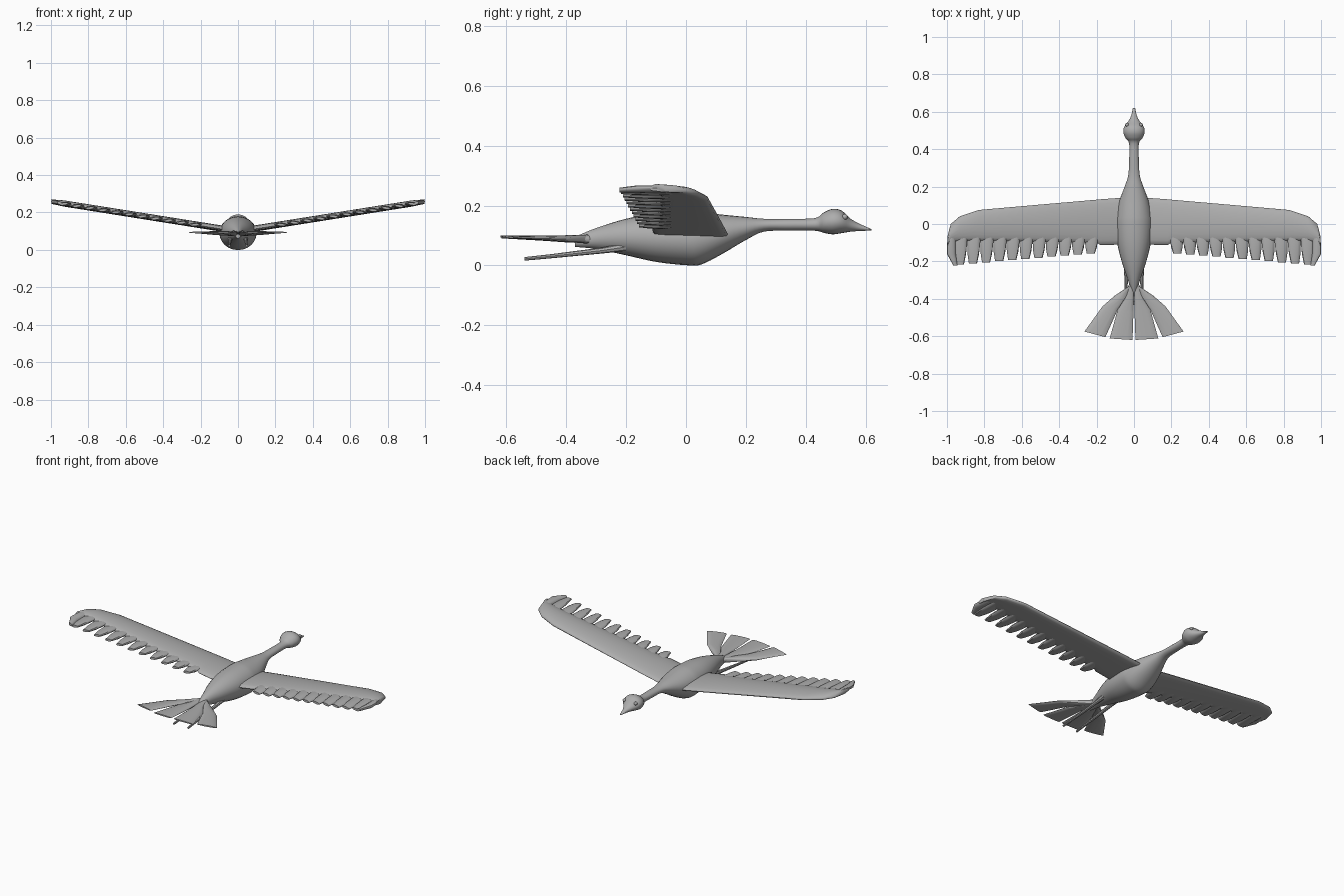
import bpy, bmesh
from math import cos, sin, pi, copysign
from mathutils import Vector

cube = bpy.data.objects.get("Cube")
if cube:
    bpy.data.objects.remove(cube)

grey = bpy.data.materials.new("plain grey")
grey.use_nodes = True
colour = (0.42, 0.42, 0.42, 1)
grey.diffuse_color = colour
grey.node_tree.nodes["Principled BSDF"].inputs["Base Color"].default_value = colour


def finish(name, bm, angle=40):
    bmesh.ops.recalc_face_normals(bm, faces=bm.faces)
    mesh = bpy.data.meshes.new(name)
    bm.to_mesh(mesh)
    bm.free()
    mesh.materials.append(grey)
    obj = bpy.data.objects.new(name, mesh)
    bpy.context.collection.objects.link(obj)
    bpy.ops.object.select_all(action="DESELECT")
    obj.select_set(True)
    bpy.context.view_layer.objects.active = obj
    bpy.ops.object.shade_smooth_by_angle(angle=angle * pi / 180)
    return obj


def loft(name, rings, side=1, angle=40):
    """Skin a list of closed rings and cap both ends; side -1 mirrors in x."""
    bm = bmesh.new()
    rows = [[bm.verts.new((p[0] * side, p[1], p[2])) for p in r] for r in rings]
    n = len(rows[0])
    for a, b in zip(rows, rows[1:]):
        for k in range(n):
            j = (k + 1) % n
            bm.faces.new((a[k], a[j], b[j], b[k]))
    bm.faces.new(rows[0])
    bm.faces.new(rows[-1])
    return finish(name, bm, angle)


def lens(a, b, thick, n=16, camber=0.0):
    """Flattened closed section spanning from point a to point b."""
    a, b = Vector(a), Vector(b)
    ring = []
    for k in range(n):
        c, s = cos(2 * pi * k / n), sin(2 * pi * k / n)
        p = (a + b) / 2 + (a - b) / 2 * c
        p.z += thick / 2 * copysign(abs(s) ** 0.8, s) + camber * (1 - c * c)
        ring.append(p)
    return ring


def spline(rows, steps=4):
    """Smooth in-between stations through the given ones."""
    out = []
    for i in range(len(rows) - 1):
        p = [Vector(rows[min(max(i + d, 0), len(rows) - 1)]) for d in (-1, 0, 1, 2)]
        for s in range(steps):
            t = s / steps
            out.append(p[1] + (p[2] - p[0]) * t / 2
                       + (p[0] - 2.5 * p[1] + 2 * p[2] - p[3] / 2) * t * t
                       + (p[3] - p[0] + 3 * (p[1] - p[2])) * t ** 3 / 2)
    return out + [Vector(rows[-1])]


# Body, neck, head and beak: y, bottom, top, half width
stations = [
    (-.37, .062, .096, .014), (-.3, .055, .125, .032), (-.2, .034, .156, .066),
    (-.1, .012, .174, .09), (0, .001, .18, .099), (.05, .003, .178, .096),
    (.12, .038, .17, .08), (.2, .085, .162, .05), (.26, .113, .156, .031),
    (.34, .116, .156, .026), (.43, .116, .158, .026), (.46, .109, .177, .046),
    (.49, .104, .189, .057), (.52, .108, .183, .052), (.55, .113, .156, .03),
    (.58, .115, .139, .015), (.62, .117, .121, .006)]
body = []
for row in spline([Vector(s).to_4d() if len(s) == 3 else s for s in stations]):
    y, low, high, half = row
    body.append([(half * cos(2 * pi * k / 24), y,
                  (low + high) / 2 + (high - low) / 2 * sin(2 * pi * k / 24))
                 for k in range(24)])
loft("body", body, angle=60)


def wing_z(x):
    return 0.119 + 0.159 * (x - 0.12)


# Wing outline: x, leading edge y, trailing edge y
outline = [(.04, .142, -.11), (.18, .132, -.112), (.2, .13, -.1), (.5, .104, -.095),
           (.83, .075, -.09), (.93, .042, -.09), (.98, 0, -.1), (.998, -.07, -.12)]
FEATHERS = 11
PITCH = 0.07

for side, label in ((1, "left"), (-1, "right")):
    # Main wing panel
    loft(label + "_wing", [
        lens((x, lead, wing_z(x) - .008), (x, trail, wing_z(x) - .002),
             .032 if x < .95 else .024, 20, .006)
        for x, lead, trail in outline], side, 60)

    # Trailing feathers, each tapering to a blunt end
    for i in range(FEATHERS):
        mid = 0.19 + PITCH * (i + 0.5)
        f = i / (FEATHERS - 1)
        tip = -0.157 - 0.06 * f
        rings = []
        for t, width, thick in ((0, 1, .018), (.35, 1, .024), (.7, .88, .022), (1, .62, .014)):
            y = -0.04 + (tip + 0.04) * t
            h = PITCH / 2 * width
            c = mid + 0.006 * t
            rings.append(lens((c - h, y, wing_z(c - h) + .004),
                              (c + h, y, wing_z(c + h) - .008), thick, 12))
        loft(f"{label}_wing_feather_{i + 1}", rings, side)

    # Feather closing the wing tip
    loft(label + "_wing_tip_feather", [
        lens((inner, y, wing_z(inner)), (outer, y, wing_z(outer)), thick, 12)
        for y, inner, outer, thick in (
            (-.02, .93, .975, .018), (-.08, .953, .998, .024),
            (-.16, .953, 1, .024), (-.222, .944, .966, .016))], side)

    # Tail fan, two broad feathers on each side
    fans = {
        "inner": (((0, -.3), (.022, -.31)), ((0, -.4), (.055, -.395)),
                  ((.003, -.475), (.088, -.46)), ((.008, -.62), (.13, -.612))),
        "outer": (((0, -.31), (.022, -.33)), ((.045, -.4), (.105, -.385)),
                  ((.086, -.455), (.168, -.44)), ((.153, -.605), (.265, -.575)))}
    for part, edges in fans.items():
        loft(f"{label}_{part}_tail_feather", [
            lens((*a, z), (*b, z - .004), thick, 12)
            for (a, b), z, thick in zip(edges, (.09, .091, .093, .097),
                                        (.03, .024, .018, .008))], side)

    # Leg trailing back under the tail
    loft(label + "_leg", [
        [(x + r * cos(pi * k / 4), y, z + r * sin(pi * k / 4)) for k in range(8)]
        for x, y, z, r in ((.04, -.2, .062, .014), (.042, -.28, .05, .01),
                           (.045, -.45, .031, .007), (.047, -.54, .022, .006))], side)

    # Eye
    bm = bmesh.new()
    bmesh.ops.create_uvsphere(bm, u_segments=12, v_segments=8, radius=.01)
    bmesh.ops.translate(bm, vec=(side * .037, .53, .162), verts=bm.verts)
    finish(label + "_eye", bm)
